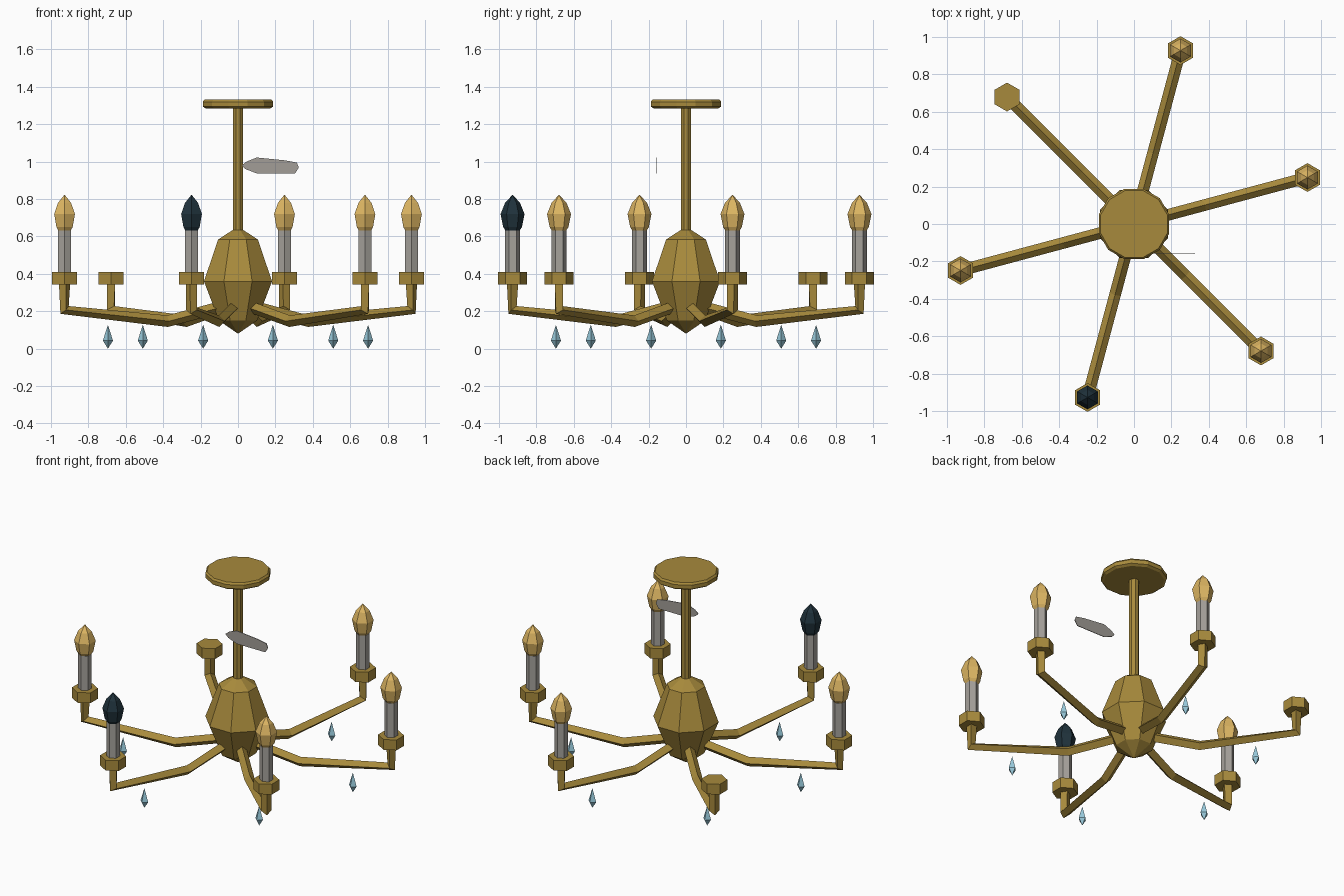
import bpy, bmesh, math
from mathutils import Vector

cube = bpy.data.objects.get("Cube")
if cube:
    bpy.data.objects.remove(cube, do_unlink=True)


def material(name, rgb):
    m = bpy.data.materials.new(name)
    m.use_nodes = True
    m.diffuse_color = (*rgb, 1)
    m.node_tree.nodes["Principled BSDF"].inputs["Base Color"].default_value = (*rgb, 1)
    return m


BRASS = material("aged brass", (0.39, 0.255, 0.045))
AMBER = material("amber glass", (0.73, 0.47, 0.125))
DEAD = material("dead bulb", (0.014, 0.032, 0.045))
SLEEVE = material("grey sleeve", (0.38, 0.36, 0.33))
CRYSTAL = material("blue crystal", (0.31, 0.58, 0.70))
WEB = material("dusty web", (0.36, 0.34, 0.31))


def finish(name, bm, mat, loc=(0, 0, 0)):
    bmesh.ops.recalc_face_normals(bm, faces=bm.faces)
    mesh = bpy.data.meshes.new(name)
    bm.to_mesh(mesh)
    bm.free()
    mesh.materials.append(mat)
    ob = bpy.data.objects.new(name, mesh)
    ob.location = loc
    bpy.context.collection.objects.link(ob)
    return ob


def skin(name, rings, mat, loc=(0, 0, 0)):
    """Join rings of points into a closed faceted solid."""
    bm = bmesh.new()
    rows = [[bm.verts.new(p) for p in ring] for ring in rings]
    n = len(rows[0])
    for a, b in zip(rows, rows[1:]):
        for i in range(n):
            j = (i + 1) % n
            bm.faces.new((a[i], a[j], b[j], b[i]))
    bm.faces.new(rows[0])
    bm.faces.new(rows[-1])
    bmesh.ops.remove_doubles(bm, verts=bm.verts, dist=0.0002)
    return finish(name, bm, mat, loc)


def lathe(name, profile, sides, turn, mat, loc=(0, 0, 0)):
    """Spin (radius, height) pairs into a faceted solid."""
    rings = []
    for r, z in profile:
        angles = [turn + math.tau * i / sides for i in range(sides)]
        rings.append([(r * math.cos(a), r * math.sin(a), z) for a in angles])
    return skin(name, rings, mat, loc)


def arm(name, path, angle, radius, mat):
    """Sweep a diamond section along a (radius, height) path."""
    out = Vector((math.cos(angle), math.sin(angle), 0))
    side = Vector((-out.y, out.x, 0))
    pts = [out * r + Vector((0, 0, z)) for r, z in path]
    rings = []
    for i, p in enumerate(pts):
        tangent = Vector()
        if i > 0:
            tangent += (p - pts[i - 1]).normalized()
        if i < len(pts) - 1:
            tangent += (pts[i + 1] - p).normalized()
        normal = tangent.normalized().cross(side)
        rings.append([p + d * radius for d in (side, normal, -side, -normal)])
    return skin(name, rings, mat)


# Central column
EIGHTH = math.pi / 8
lathe("body", [(0, 0.08), (0.11, 0.15), (0.197, 0.36), (0.115, 0.583), (0.03, 0.635)],
      8, EIGHTH, BRASS)
lathe("stem", [(0.03, 0.6), (0.03, 1.3)], 8, EIGHTH, BRASS)
lathe("ceiling_plate", [(0.18, 1.285), (0.195, 1.295), (0.195, 1.32), (0.185, 1.332)],
      12, math.pi / 12, BRASS)

# Six arms; one candle is missing and one bulb is dead
HEX = math.pi / 6
ARM_PATH = [(0.125, 0.215), (0.39, 0.147), (0.96, 0.207), (0.96, 0.35)]
BULB = [(0.034, 0.625), (0.05, 0.65), (0.064, 0.72), (0.04, 0.78), (0, 0.823)]
for k in range(6):
    angle = math.radians(15 + 60 * k)
    c, s = math.cos(angle), math.sin(angle)
    tip = (0.96 * c, 0.96 * s, 0)
    arm(f"arm_{k}", ARM_PATH, angle, 0.031, BRASS)
    lathe(f"cup_{k}", [(0.077, 0.343), (0.077, 0.41)], 6, HEX, BRASS, tip)
    lathe(f"crystal_{k}", [(0, 0), (0.027, 0.043), (0, 0.128)], 4, 0, CRYSTAL,
          (0.72 * c, 0.72 * s, 0))
    if k != 2:
        lathe(f"candle_sleeve_{k}", [(0.04, 0.4), (0.04, 0.632)], 6, HEX, SLEEVE, tip)
        lathe(f"bulb_{k}", BULB, 6, HEX, DEAD if k == 4 else AMBER, tip)

# Thin scrap of web hanging beside the stem
outline = [(0.02, 0.98), (0.045, 1.0), (0.1, 1.022), (0.25, 1.007), (0.315, 0.995),
           (0.325, 0.968), (0.305, 0.937), (0.1, 0.937), (0.04, 0.96)]
skin("web_scrap", [[(x, y, z) for x, z in outline] for y in (-0.158, -0.154)], WEB)
